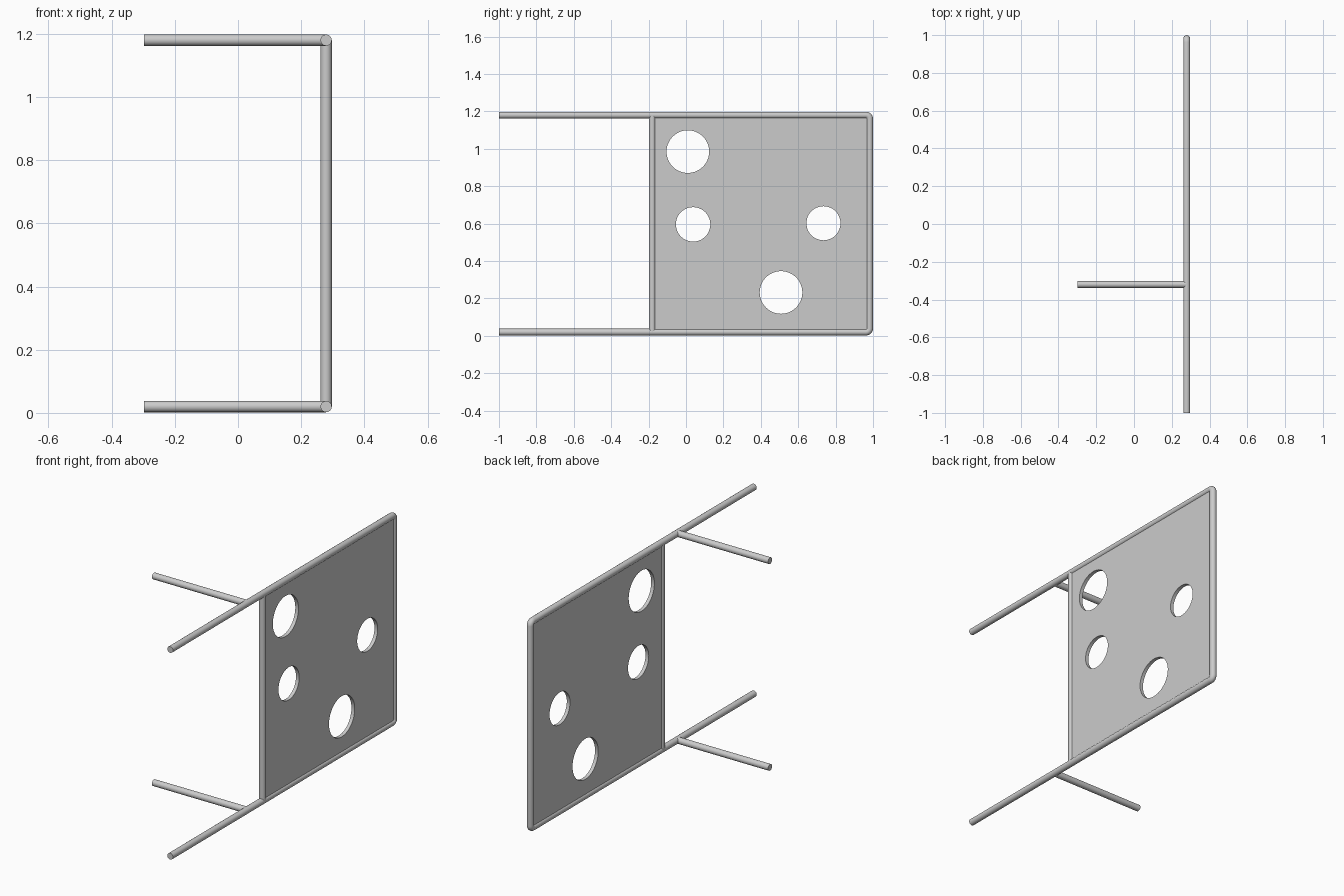
import bpy
from math import sin, cos, pi

if "Cube" in bpy.data.objects:
    bpy.data.objects.remove(bpy.data.objects["Cube"])

R = 0.018                 # tube radius
X = 0.279                 # plane of the frame
Z0, Z1 = 0.02, 1.18       # lower and upper rail heights
Y_END = 1.0 - R           # closed end of the frame
Y_POST = -0.18
Y_ARM = -0.32


def to_mesh(name, curve, smooth):
    obj = bpy.data.objects.new(name, curve)
    bpy.context.collection.objects.link(obj)
    bpy.ops.object.select_all(action='DESELECT')
    obj.select_set(True)
    bpy.context.view_layer.objects.active = obj
    bpy.ops.object.convert(target='MESH')
    obj = bpy.context.view_layer.objects.active
    if smooth:
        bpy.ops.object.shade_smooth_by_angle()
    return obj


def add_spline(curve, points, cyclic=False):
    s = curve.splines.new('POLY')
    s.points.add(len(points) - 1)
    for p, co in zip(s.points, points):
        p.co = (*co, 1)
    s.use_cyclic_u = cyclic


def tube(name, points):
    c = bpy.data.curves.new(name, 'CURVE')
    c.dimensions = '3D'
    c.bevel_depth = R
    c.bevel_resolution = 6
    c.use_fill_caps = True
    add_spline(c, points)
    return to_mesh(name, c, True)


def arc(cy, cz, r, a0, a1, n=6):
    return [(X, cy + r * cos(a0 + (a1 - a0) * i / n), cz + r * sin(a0 + (a1 - a0) * i / n))
            for i in range(n + 1)]


# U-shaped frame: both rails and the closed end with tight bends
B = 0.02
tube("frame_rails", [(X, -1, Z0)]
     + arc(Y_END - B, Z0 + B, B, -pi / 2, 0)
     + arc(Y_END - B, Z1 - B, B, 0, pi / 2)
     + [(X, -1, Z1)])

# Cross post between the rails
tube("cross_post", [(X, Y_POST, Z0), (X, Y_POST, Z1)])

# Side arms
for name, z in (("lower_arm", Z0), ("upper_arm", Z1)):
    tube(name, [(X, Y_ARM, z), (-0.298, Y_ARM, z)])

# Panel with round holes: (y, z, radius)
holes = [(0.01, 0.985, 0.114), (0.038, 0.596, 0.092),
         (0.735, 0.602, 0.091), (0.508, 0.232, 0.114)]
c = bpy.data.curves.new("panel", 'CURVE')
c.dimensions = '2D'
c.fill_mode = 'BOTH'
c.extrude = 0.01
add_spline(c, [(Y_POST, Z0, 0), (Y_END, Z0, 0), (Y_END, Z1, 0), (Y_POST, Z1, 0)], True)
for y, z, r in holes:
    add_spline(c, [(y + r * cos(2 * pi * i / 48), z + r * sin(2 * pi * i / 48), 0)
                   for i in range(48)], True)
panel = to_mesh("panel", c, True)
panel.rotation_euler = (pi / 2, 0, pi / 2)
panel.location.x = X
